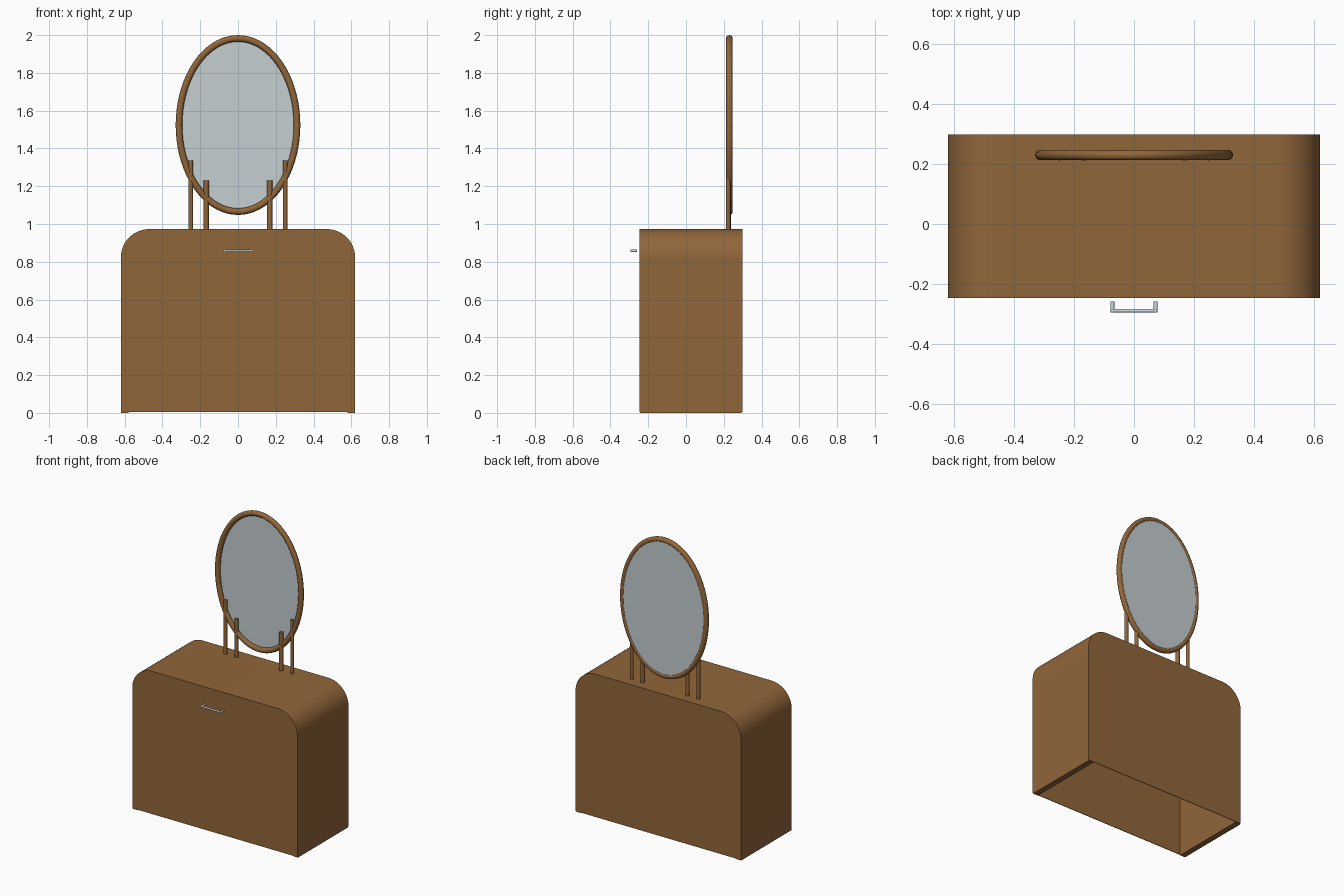
import bpy
import bmesh
import math
from mathutils import Matrix, Vector

cube = bpy.data.objects.get("Cube")
if cube:
    bpy.data.objects.remove(cube, do_unlink=True)


def material(name, rgb):
    mat = bpy.data.materials.new(name)
    mat.use_nodes = True
    colour = (*rgb, 1)
    mat.diffuse_color = colour
    mat.node_tree.nodes["Principled BSDF"].inputs["Base Color"].default_value = colour
    return mat


WOOD = material("brown wood", (0.283, 0.133, 0.042))
GLASS = material("mirror glass", (0.56, 0.62, 0.64))
METAL = material("pale metal", (0.60, 0.68, 0.70))


def finish(name, bm, mat):
    bmesh.ops.recalc_face_normals(bm, faces=bm.faces[:])
    mesh = bpy.data.meshes.new(name)
    bm.to_mesh(mesh)
    bm.free()
    mesh.materials.append(mat)
    obj = bpy.data.objects.new(name, mesh)
    bpy.context.collection.objects.link(obj)
    bpy.ops.object.select_all(action='DESELECT')
    obj.select_set(True)
    bpy.context.view_layer.objects.active = obj
    bpy.ops.object.shade_smooth_by_angle(angle=math.radians(35))
    return obj


def extrude_profile(name, points, y0, y1, mat):
    """Closed outline in x and z, extruded along y."""
    bm = bmesh.new()
    face = bm.faces.new([bm.verts.new((x, y0, z)) for x, z in points])
    moved = bmesh.ops.extrude_face_region(bm, geom=[face], use_keep_orig=True)
    verts = [v for v in moved["geom"] if isinstance(v, bmesh.types.BMVert)]
    bmesh.ops.translate(bm, verts=verts, vec=(0, y1 - y0, 0))
    return finish(name, bm, mat)


def rod(name, start, end, radius, mat, sides=16):
    start, end = Vector(start), Vector(end)
    axis = end - start
    bm = bmesh.new()
    turn = axis.to_track_quat('Z', 'Y').to_matrix().to_4x4()
    bmesh.ops.create_cone(bm, cap_ends=True, segments=sides, radius1=radius,
                          radius2=radius, depth=axis.length,
                          matrix=Matrix.Translation((start + end) / 2) @ turn)
    return finish(name, bm, mat)


def arch(half, top, radius, bottom, steps=16):
    """Outline with two rounded upper corners, from bottom right to bottom left."""
    side = [(half, bottom)]
    for i in range(steps + 1):
        a = math.pi / 2 * i / steps
        side.append((half - radius + radius * math.cos(a),
                     top - radius + radius * math.sin(a)))
    return side + [(-x, z) for x, z in reversed(side)]


# Cabinet: bent shell, open underneath, with thin front and back panels
HALF, TOP, CORNER, WALL = 0.62, 0.973, 0.15, 0.04
FRONT, BACK, SKIN = -0.247, 0.298, 0.004
outer = arch(HALF, TOP, CORNER, 0)
inner = arch(HALF - WALL, TOP - WALL, CORNER - WALL, 0)
extrude_profile("cabinet_shell", outer + inner[::-1], FRONT + SKIN, BACK - SKIN, WOOD)
panel = arch(HALF, TOP, CORNER, 0.005)
extrude_profile("front_panel", panel, FRONT, FRONT + SKIN, WOOD)
extrude_profile("back_panel", panel, BACK - SKIN, BACK, WOOD)

# Oval mirror frame: round tube swept along an ellipse
MIRROR_Y, MIRROR_Z, TUBE = 0.23, 1.524, 0.0175
RX, RZ = 0.3125, 0.4585
bm = bmesh.new()
rings = []
COUNT, SIDES = 72, 14
for i in range(COUNT):
    a = math.tau * i / COUNT
    centre = Vector((RX * math.cos(a), MIRROR_Y, MIRROR_Z + RZ * math.sin(a)))
    out = Vector((RZ * math.cos(a), 0, RX * math.sin(a))).normalized()
    ring = []
    for j in range(SIDES):
        b = math.tau * j / SIDES
        offset = out * math.cos(b) + Vector((0, math.sin(b), 0))
        ring.append(bm.verts.new(centre + offset * TUBE))
    rings.append(ring)
for i in range(COUNT):
    r, s = rings[i], rings[(i + 1) % COUNT]
    for j in range(SIDES):
        k = (j + 1) % SIDES
        bm.faces.new((r[j], r[k], s[k], s[j]))
finish("mirror_frame", bm, WOOD)

# Mirror pane, set towards the back of the frame
oval = [(0.303 * math.cos(math.tau * i / COUNT),
         MIRROR_Z + 0.449 * math.sin(math.tau * i / COUNT)) for i in range(COUNT)]
extrude_profile("mirror_pane", oval, 0.236, 0.243, GLASS)

# Two pairs of mirror posts
for side, sign in (("left", 1), ("right", -1)):
    for kind, x, top, radius in (("outer", 0.25, 1.335, 0.012),
                                 ("inner", 0.168, 1.23, 0.0135)):
        rod(f"{side}_{kind}_post", (sign * x, 0.224, TOP - 0.01),
            (sign * x, 0.224, top), radius, WOOD)

# Drawer handle
HANDLE_Z, GRIP_Y = 0.858, -0.289
rod("handle_bar", (-0.076, GRIP_Y, HANDLE_Z), (0.076, GRIP_Y, HANDLE_Z), 0.006, METAL)
for side, sign in (("left", 1), ("right", -1)):
    rod(f"{side}_handle_leg", (sign * 0.072, -0.295, HANDLE_Z),
        (sign * 0.072, -0.259, HANDLE_Z), 0.0065, METAL)
